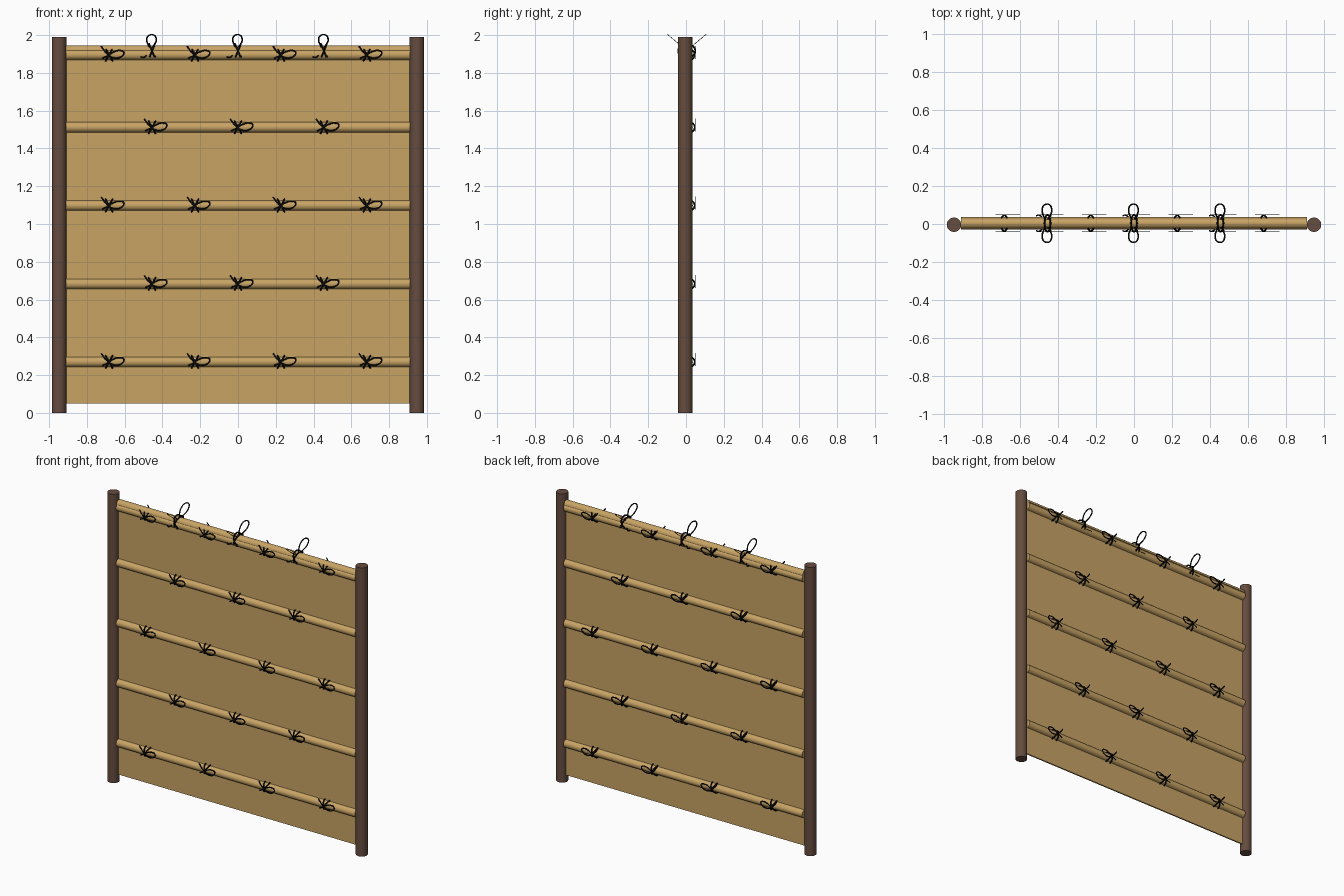
import bpy, bmesh, math
from mathutils import Matrix, Vector

cube = bpy.data.objects.get("Cube")
if cube:
    bpy.data.objects.remove(cube, do_unlink=True)


def material(name, color):
    m = bpy.data.materials.new(name)
    m.use_nodes = True
    m.diffuse_color = (*color, 1)
    m.node_tree.nodes["Principled BSDF"].inputs["Base Color"].default_value = (*color, 1)
    return m


BAMBOO = material("bamboo tan", (0.58, 0.37, 0.13))
WOOD = material("dark brown wood", (0.13, 0.072, 0.05))
ROPE = material("black rope", (0.003, 0.003, 0.003))

MID = 0.004          # depth of the fence's centre plane
HALF = 0.91          # half the width between the posts
RAIL_R = 0.027
PITCH = 0.455        # spacing of the ties


def add_mesh(name, bm, mat, smooth=True):
    bmesh.ops.recalc_face_normals(bm, faces=bm.faces)
    mesh = bpy.data.meshes.new(name)
    bm.to_mesh(mesh)
    bm.free()
    ob = bpy.data.objects.new(name, mesh)
    mesh.materials.append(mat)
    bpy.context.collection.objects.link(ob)
    if smooth:
        bpy.ops.object.select_all(action="DESELECT")
        ob.select_set(True)
        bpy.context.view_layer.objects.active = ob
        bpy.ops.object.shade_smooth_by_angle(angle=math.radians(35))
    return ob


def half_rail(name, y, z, turn):
    """Split bamboo pole along x; turn aims its round side (0 = up)."""
    bm = bmesh.new()
    ring = []
    for i in range(13):
        a = math.pi * i / 12 + turn
        ring.append(bm.verts.new((-HALF, y + RAIL_R * math.cos(a), z + RAIL_R * math.sin(a))))
    face = bm.faces.new(ring)
    out = bmesh.ops.extrude_face_region(bm, geom=[face])
    verts = [g for g in out["geom"] if isinstance(g, bmesh.types.BMVert)]
    bmesh.ops.translate(bm, verts=verts, vec=(2 * HALF, 0, 0))
    return add_mesh(name, bm, BAMBOO)


def rope(name, strands, matrix, thick=0.0048):
    """Cord along smooth paths; each strand is (points, closed)."""
    cu = bpy.data.curves.new(name, "CURVE")
    cu.dimensions = "3D"
    cu.bevel_depth = thick
    cu.bevel_resolution = 1
    cu.resolution_u = 5
    cu.use_fill_caps = True
    for pts, closed in strands:
        sp = cu.splines.new("BEZIER")
        sp.bezier_points.add(len(pts) - 1)
        sp.use_cyclic_u = closed
        for bp, p in zip(sp.bezier_points, pts):
            bp.co = p
            bp.handle_left_type = bp.handle_right_type = "AUTO"
    cu.materials.append(ROPE)
    ob = bpy.data.objects.new(name, cu)
    ob.matrix_world = matrix
    bpy.context.collection.objects.link(ob)


def flat(pts):
    return [(x, 0, z) for x, z in pts]


# One knot: a bow loop to the right and two loose tails, lying in its xz plane
KNOT = [(flat([(-0.042, 0.045), (-0.02, 0.016), (0.005, -0.008), (0.04, -0.018),
               (0.072, -0.004), (0.078, 0.014), (0.055, 0.023), (0.022, 0.014),
               (-0.005, -0.004), (-0.036, -0.02)]), False)]

# The tall knot on the cap: loop upward, tails spreading down
CAP_KNOT = [(flat([(-0.06, -0.085), (-0.045, -0.09), (-0.02, -0.045), (0.012, 0.015),
                   (0.022, 0.06), (0.006, 0.096), (-0.016, 0.092), (-0.028, 0.055),
                   (-0.02, 0.015), (0.004, -0.045), (0.018, -0.09)]), False)]


def hoop(slant, ry, rz):
    """Ring round the rails, leaning along x from bottom to top."""
    pts = []
    for i in range(10):
        a = math.tau * i / 10
        pts.append((slant * math.sin(a), ry * math.cos(a), rz * math.sin(a)))
    return pts, True


def tie(x, z):
    rope("rail_lashing", [hoop(s, 0.042, 0.032) for s in (-0.018, 0.018)],
         Matrix.Translation((x, MID, z)))
    for side in (-1, 1):
        m = Matrix.Translation((x, MID + side * 0.044, z)) @ Matrix.Diagonal((1, 0.3, 1, 1))
        rope("rail_knot", KNOT, m)


def cap_tie(x, z):
    rope("cap_lashing", [hoop(s, 0.045, 0.037) for s in (-0.015, 0.015)],
         Matrix.Translation((x, MID, z - 0.002)))
    for side in (-1, 1):
        tilt = Matrix.Rotation(side * math.radians(50), 4, "X")
        m = Matrix.Translation((x, MID - side * 0.026, z + 0.022)) @ tilt
        rope("cap_knot", CAP_KNOT, m @ Matrix.Diagonal((1, 0.3, 1, 1)))


# Round end posts
for side, label in ((1, "left"), (-1, "right")):
    bm = bmesh.new()
    bmesh.ops.create_cone(bm, cap_ends=True, segments=32, radius1=0.038, radius2=0.038,
                          depth=1.99, matrix=Matrix.Translation((side * 0.947, -0.004, 0.995)))
    add_mesh(label + "_post", bm, WOOD)

# Thin panel between the posts
bm = bmesh.new()
bmesh.ops.create_cube(bm, size=1, matrix=Matrix.Translation((0, MID, 0.984))
                      @ Matrix.Diagonal((2 * HALF, 0.01, 1.868, 1)))
add_mesh("panel", bm, BAMBOO, smooth=False)

# Split rails on both faces, with ties staggered from row to row
for row, z in enumerate((0.27, 0.683, 1.098, 1.512, 1.896)):
    half_rail("front_rail", MID - 0.005, z, math.pi / 2)
    half_rail("back_rail", MID + 0.005, z, -math.pi / 2)
    count = 3 if row % 2 else 4
    for i in range(count):
        tie((i - (count - 1) / 2) * PITCH, z)

# Cap rail along the top and its tall knots
CAP_Z = 1.918
half_rail("cap_rail", MID, CAP_Z, 0)
for i in (-1, 0, 1):
    cap_tie(i * PITCH, CAP_Z)
